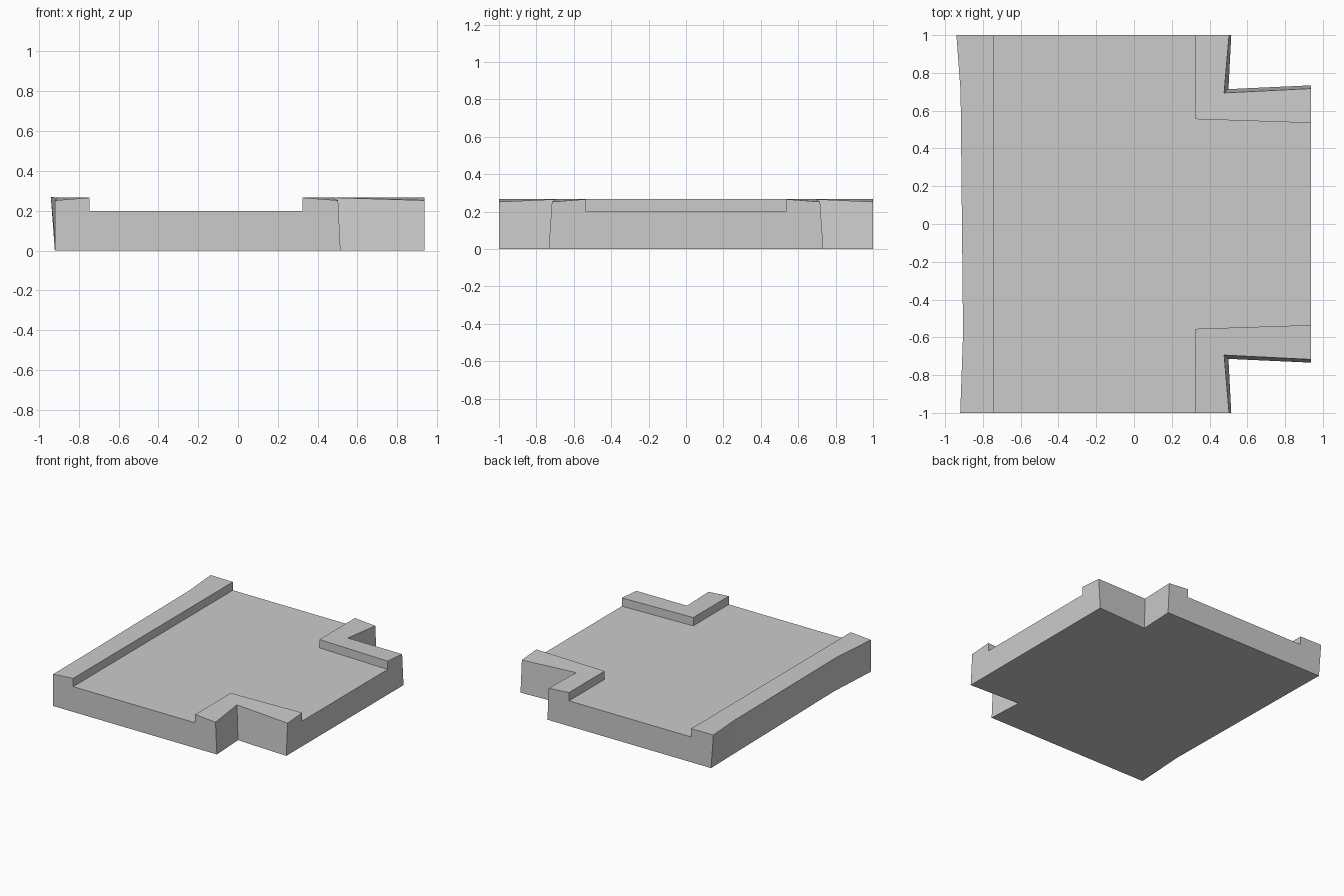
import bpy, bmesh

if "Cube" in bpy.data.objects:
    bpy.data.objects.remove(bpy.data.objects["Cube"])

FLOOR, RIM, LOW = 0.20, 0.266, 0.252   # floor level, inner kerb height, outer kerb height
END = 0.937                            # right-hand end plane
INNER = -0.745                         # inner edge of the left kerb

bm = bmesh.new()


def face(*pts):
    return bm.faces.new([bm.verts.new(p) for p in pts])


# Left wall stations: y, bottom x, top x, top z
left = [(-1, -0.92, -0.92, LOW),
        (-0.58, -0.895, -0.905, 0.266),
        (0.70, -0.914, -0.918, 0.266),
        (1, -0.92, -0.94, 0.268)]

# Left kerb: drafted outer wall and top strip
for (y0, b0, t0, z0), (y1, b1, t1, z1) in zip(left, left[1:]):
    face((b0, y0, 0), (b1, y1, 0), (t1, y1, z1))
    face((b0, y0, 0), (t1, y1, z1), (t0, y0, z0))
    face((t0, y0, z0), (t1, y1, z1), (INNER, y1, RIM), (INNER, y0, RIM))
face((INNER, -1, FLOOR), (INNER, 1, FLOOR),
     *[(INNER, s[0], RIM) for s in reversed(left)])


def corner(s):
    """Notched corner with its L-shaped kerb, s = side of y."""
    bottom = [(0.515, s, 0), (0.50, s * 0.714, 0), (END, s * 0.734, 0)]
    outer = [(0.503, s, LOW), (0.477, s * 0.694, 0.266), (END, s * 0.717, LOW)]
    inner = [(0.325, s), (0.325, s * 0.555), (END, s * 0.535)]
    rim = [(x, y, RIM) for x, y in inner]
    foot = [(x, y, FLOOR) for x, y in inner]
    for i in (0, 1):
        face(bottom[i], bottom[i + 1], outer[i + 1], outer[i])
        face(outer[i], outer[i + 1], rim[i + 1], rim[i])
        face(rim[i], rim[i + 1], foot[i + 1], foot[i])
    return bottom, outer, rim, foot


sides = {s: corner(s) for s in (-1, 1)}

# Front and back end walls
for s, station in ((-1, left[0]), (1, left[-1])):
    bottom, outer, rim, foot = sides[s]
    y, bx, tx, tz = station
    face((bx, y, 0), bottom[0], outer[0], rim[0], foot[0],
         (INNER, y, FLOOR), (INNER, y, RIM), (tx, y, tz))

# Right end wall
face(*[ring[2] for ring in sides[-1]], *[ring[2] for ring in reversed(sides[1])])

# Recessed floor and flat underside
face((INNER, 1, FLOOR), (INNER, -1, FLOOR), *sides[-1][3], *reversed(sides[1][3]))
face(*[(b, y, 0) for y, b, t, z in reversed(left)], *sides[-1][0], *reversed(sides[1][0]))

bmesh.ops.remove_doubles(bm, verts=bm.verts[:], dist=1e-5)
bmesh.ops.recalc_face_normals(bm, faces=bm.faces[:])

mesh = bpy.data.meshes.new("kerbed_floor_slab")
bm.to_mesh(mesh)
bm.free()
bpy.context.collection.objects.link(bpy.data.objects.new("kerbed_floor_slab", mesh))
